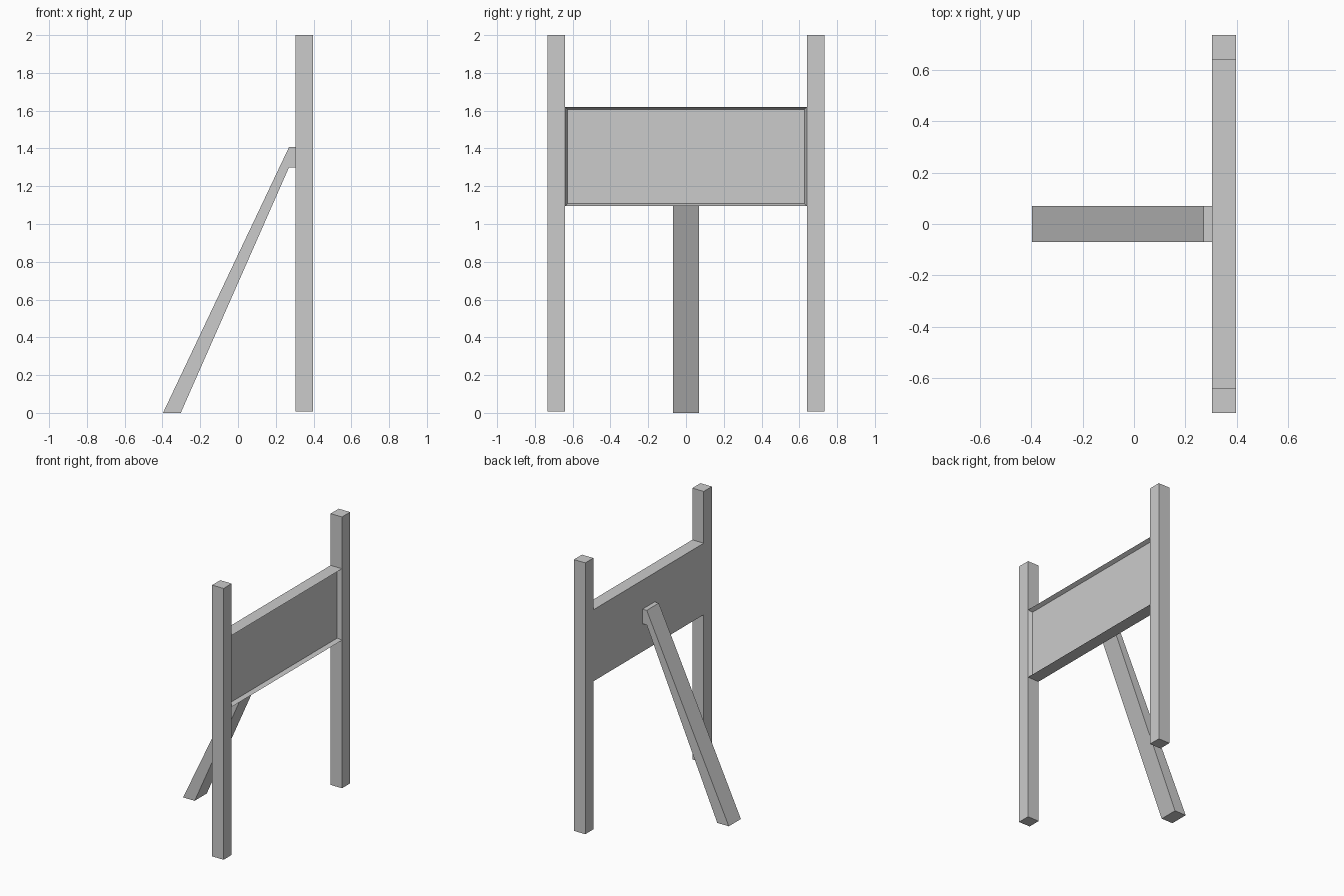
import bpy
import bmesh

if "Cube" in bpy.data.objects:
    bpy.data.objects.remove(bpy.data.objects["Cube"])


def add_object(name, bm):
    bmesh.ops.recalc_face_normals(bm, faces=bm.faces)
    mesh = bpy.data.meshes.new(name)
    bm.to_mesh(mesh)
    bm.free()
    obj = bpy.data.objects.new(name, mesh)
    bpy.context.collection.objects.link(obj)
    return obj


def box_bm(x0, x1, y0, y1, z0, z1):
    bm = bmesh.new()
    bmesh.ops.create_cube(bm, size=1)
    for v in bm.verts:
        v.co = ((x0 + x1) / 2 + v.co.x * (x1 - x0),
                (y0 + y1) / 2 + v.co.y * (y1 - y0),
                (z0 + z1) / 2 + v.co.z * (z1 - z0))
    return bm


BACK, FRONT = 0.304, 0.397   # x range of the posts and board
INNER, OUTER = 0.64, 0.734   # y range of each post

# Two upright posts
for side, name in ((-1, "left_post"), (1, "right_post")):
    y0, y1 = sorted((side * INNER, side * OUTER))
    add_object(name, box_bm(BACK, FRONT, y0, y1, 0.008, 2.0))

# Board with a shallow recess whose walls slope inward
bm = box_bm(BACK, FRONT, -INNER, INNER, 1.095, 1.62)
bm.normal_update()
face = max(bm.faces, key=lambda f: f.normal.x)
bmesh.ops.inset_region(bm, faces=[face], thickness=0.018)
for v in face.verts:
    v.co.x = 0.367
add_object("board", bm)

# Slanted rear brace, a side profile extruded across y
profile = [(-0.397, 0), (-0.303, 0), (0.27, 1.30),
           (BACK, 1.30), (BACK, 1.407), (0.27, 1.407)]
bm = bmesh.new()
base = bm.faces.new([bm.verts.new((x, -0.07, z)) for x, z in profile])
new = bmesh.ops.extrude_face_region(bm, geom=[base], use_keep_orig=True)["geom"]
bmesh.ops.translate(bm, vec=(0, 0.14, 0),
                    verts=[g for g in new if isinstance(g, bmesh.types.BMVert)])
add_object("rear_brace", bm)
